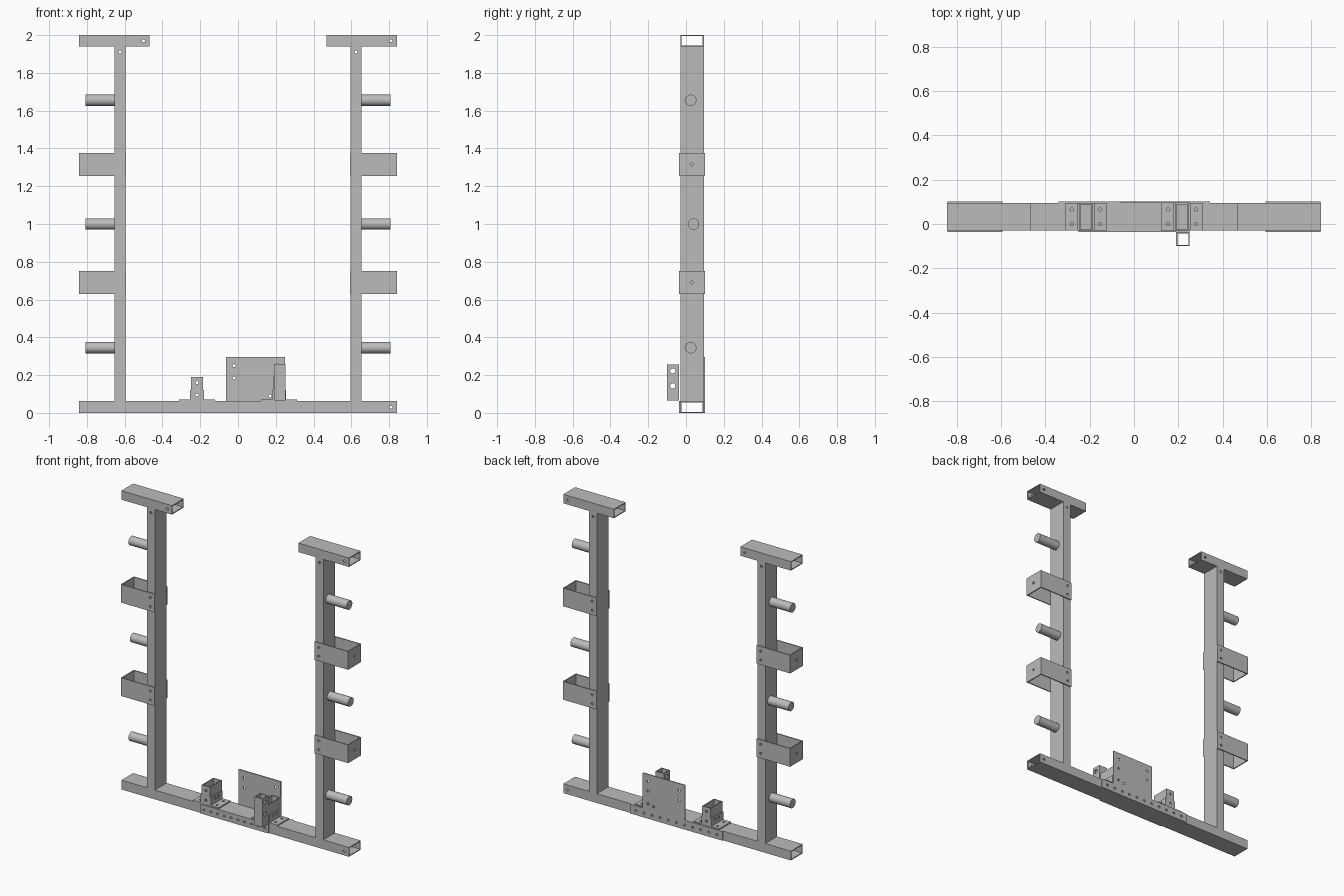
import bpy, bmesh, math

cube = bpy.data.objects.get("Cube")
if cube:
    bpy.data.objects.remove(cube, do_unlink=True)

steel = bpy.data.materials.new("steel grey")
steel.use_nodes = True
GREY = (0.5, 0.5, 0.5, 1)
steel.diffuse_color = GREY
steel.node_tree.nodes["Principled BSDF"].inputs["Base Color"].default_value = GREY

WALL = 0.006
FRONT, BACK = -0.03, 0.094      # depth of the main tubing
SKIN_F, SKIN_B = -0.037, 0.101  # outer faces of the plates around it


def place(axis, u, v, w):
    """Point with u, v across the axis and w along it."""
    p = [u, v]
    p.insert(axis, w)
    return p


def circle(u, v, r, n=32):
    return [(u + r * math.cos(2 * math.pi * i / n),
             v + r * math.sin(2 * math.pi * i / n)) for i in range(n)]


def add_prism(bm, pts, axis, lo, hi):
    a = [bm.verts.new(place(axis, u, v, lo)) for u, v in pts]
    b = [bm.verts.new(place(axis, u, v, hi)) for u, v in pts]
    bm.faces.new(a)
    bm.faces.new(b)
    for i in range(len(pts)):
        j = (i + 1) % len(pts)
        bm.faces.new((a[i], a[j], b[j], b[i]))


def finish(bm, name):
    bmesh.ops.recalc_face_normals(bm, faces=bm.faces)
    mesh = bpy.data.meshes.new(name)
    bm.to_mesh(mesh)
    bm.free()
    mesh.materials.append(steel)
    ob = bpy.data.objects.new(name, mesh)
    bpy.context.collection.objects.link(ob)
    return ob


def drill(ob, holes, r=0.008):
    """Cut round through-holes, each given as (axis, u, v)."""
    bm = bmesh.new()
    for axis, u, v in holes:
        add_prism(bm, circle(u, v, r, 16), axis, -3, 3)
    cutter = finish(bm, "hole_cutter")
    cutter.hide_render = True
    mod = ob.modifiers.new("holes", 'BOOLEAN')
    mod.operation = 'DIFFERENCE'
    mod.solver = 'EXACT'
    mod.object = cutter
    bpy.context.view_layer.objects.active = ob
    bpy.ops.object.modifier_apply(modifier=mod.name)
    bpy.data.objects.remove(cutter, do_unlink=True)


def prism(name, pts, axis, lo, hi, holes=()):
    bm = bmesh.new()
    add_prism(bm, pts, axis, lo, hi)
    ob = finish(bm, name)
    if holes:
        drill(ob, holes)
    return ob


def rect(u0, u1, v0, v1):
    return [(u0, v0), (u1, v0), (u1, v1), (u0, v1)]


def tube(name, axis, u0, u1, v0, v1, lo, hi, holes=(), r=0.008):
    """Rectangular hollow section, open at both ends."""
    bm = bmesh.new()
    outer = rect(u0, u1, v0, v1)
    inner = rect(u0 + WALL, u1 - WALL, v0 + WALL, v1 - WALL)
    loops = [[bm.verts.new(place(axis, u, v, w)) for u, v in pts]
             for pts, w in ((outer, lo), (outer, hi), (inner, hi), (inner, lo))]
    for k in range(4):
        a, b = loops[k], loops[(k + 1) % 4]
        for i in range(4):
            j = (i + 1) % 4
            bm.faces.new((a[i], a[j], b[j], b[i]))
    ob = finish(bm, name)
    if holes:
        drill(ob, holes, r)
    return ob


# Base rail
tube("base_rail", 0, FRONT, BACK, 0, 0.062, -0.843, 0.843, [(1, 0.81, 0.03)])

for s, side in ((1, "left"), (-1, "right")):
    # Post and its top rail
    px = s * 0.624
    tube(side + "_post", 2, px - 0.029, px + 0.029, FRONT, BACK, 0.062, 1.94,
         [(1, px, 1.91)])
    x0 = 0.468 if s > 0 else -0.843
    tube(side + "_top_rail", 0, FRONT, BACK, 1.94, 2.0, x0, x0 + 0.375,
         [(1, x0 + 0.342, 1.97)])

    # Round storage pegs
    for n, (y, z) in enumerate(((0.025, 0.345), (0.04, 1.0), (0.025, 1.655))):
        peg = prism(f"{side}_peg_{n + 1}", circle(y, z, 0.03), 0,
                    s * 0.653, s * 0.808)
        bpy.ops.object.select_all(action='DESELECT')
        peg.select_set(True)
        bpy.context.view_layer.objects.active = peg
        bpy.ops.object.shade_smooth_by_angle()

    # U-shaped brackets wrapped round the post, open above and below
    for n, z in enumerate((0.69, 1.315)):
        f, b, t = SKIN_F, SKIN_B, 0.007
        inn, out = s * 0.593, s * 0.842
        shape = [(inn, f), (out, f), (out, b), (inn, b), (inn, b - t),
                 (out - s * t, b - t), (out - s * t, f + t), (inn, f + t)]
        prism(f"{side}_u_bracket_{n + 1}", shape, 2, z - 0.061, z + 0.061,
              [(1, px, z - 0.03), (1, px, z + 0.03), (0, 0.03, z)])

    # Short upright on the base rail
    c = s * 0.217
    tube(side + "_upright", 2, c - 0.031, c + 0.031, FRONT, BACK, 0.062, 0.19,
         [(1, c, 0.095), (1, c, 0.16)])

    # Angle brackets holding the upright from both sides
    for d, where in ((-1, "a"), (1, "b")):
        near, leg, far = c + d * 0.031, c + d * 0.038, c + d * 0.095
        shape = [(near, 0.062), (far, 0.062), (far, 0.07), (leg, 0.07),
                 (leg, 0.122), (near, 0.122)]
        hx = c + d * 0.063
        prism(f"{side}_angle_bracket_{where}", shape, 1, FRONT, BACK,
              [(2, hx, 0.0), (2, hx, 0.065), (0, 0.015, 0.1), (0, 0.05, 0.1)])

# Splice plate on the front of the base rail
prism("front_splice_plate", rect(-0.25, 0.25, 0, 0.062), 1, SKIN_F, FRONT,
      [(1, -0.225 + 0.05 * i, 0.03) for i in range(10)])

# Back plate: long strip with a tall panel
panel = [(-0.34, 0), (0.343, 0), (0.343, 0.062), (0.25, 0.062), (0.25, 0.297),
         (-0.063, 0.297), (-0.063, 0.062), (-0.34, 0.062)]
holes = [(1, -0.3 + 0.06 * i, 0.03) for i in range(11)]
holes += [(1, x, z) for x in (-0.02, 0.21) for z in (0.185, 0.25)]
holes += [(1, 0.21, 0.1), (1, 0.17, 0.09)]
prism("back_plate", panel, 1, BACK, SKIN_B, holes)

# Small square socket on the front
tube("front_socket", 2, 0.19, 0.251, -0.1, SKIN_F, 0.065, 0.255,
     [(0, -0.07, 0.143), (0, -0.07, 0.222)], 0.014)
